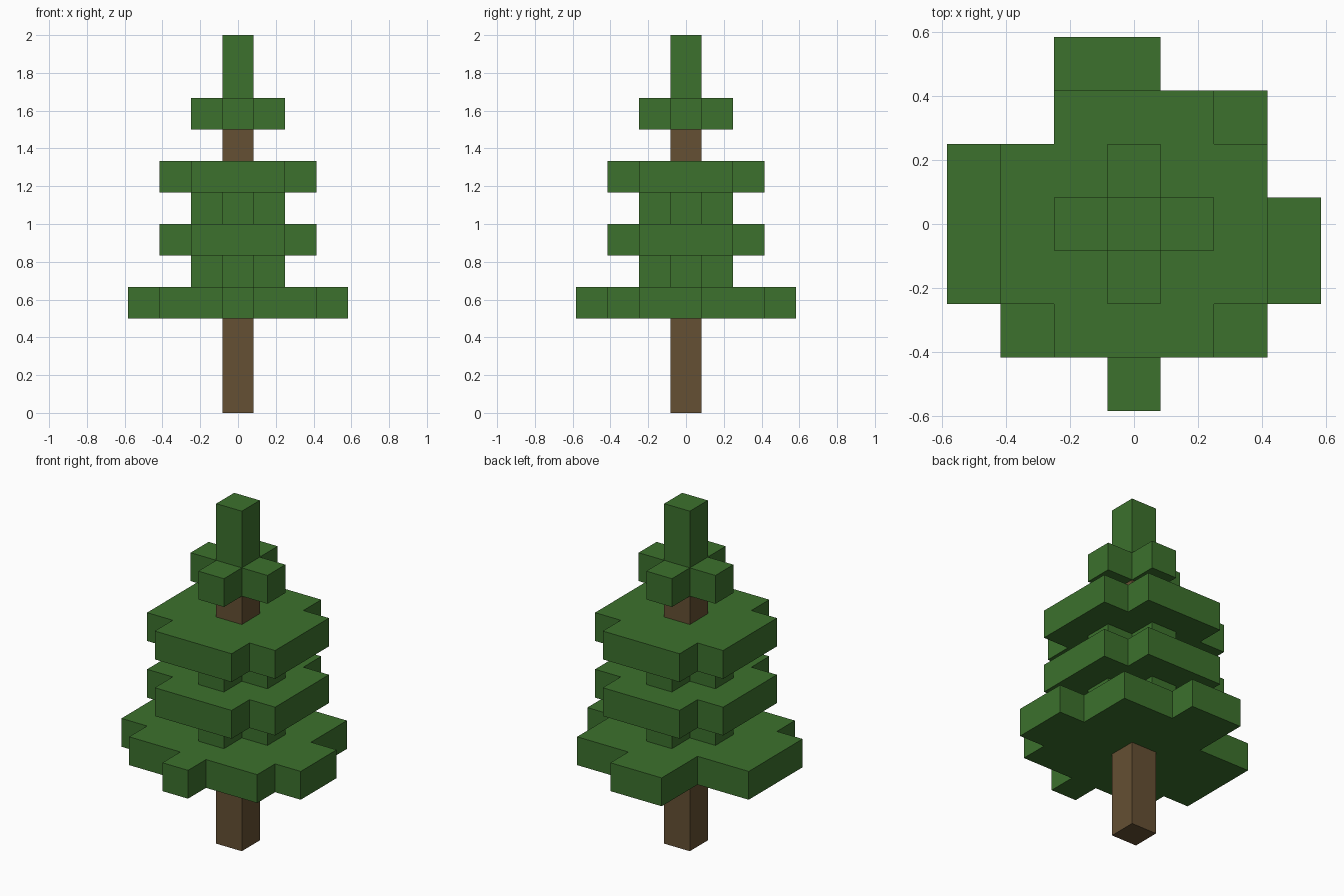
import bpy, bmesh

cube = bpy.data.objects.get("Cube")
if cube:
    bpy.data.objects.remove(cube, do_unlink=True)

U = 1 / 6  # size of one block


def material(name, rgb):
    mat = bpy.data.materials.new(name)
    mat.use_nodes = True
    mat.diffuse_color = (*rgb, 1)
    mat.node_tree.nodes["Principled BSDF"].inputs["Base Color"].default_value = (*rgb, 1)
    return mat


green = material("leaf green", (0.045, 0.165, 0.026))
brown = material("bark brown", (0.130, 0.080, 0.033))


def slab(name, rows, bottom, top, mat):
    """Solid slab from a block plan; rows run back to front, '#' is a filled block."""
    half = len(rows) / 2
    bm = bmesh.new()
    for r, row in enumerate(rows):
        for c, mark in enumerate(row):
            if mark == "#":
                x, y = (c - half) * U, (half - r - 1) * U
                corners = [(x, y), (x + U, y), (x + U, y + U), (x, y + U)]
                bm.faces.new([bm.verts.new((px, py, bottom * U)) for px, py in corners])
    bmesh.ops.remove_doubles(bm, verts=bm.verts[:], dist=0.001)
    # Raise the plan into a solid
    raised = bmesh.ops.extrude_face_region(bm, geom=bm.faces[:])["geom"]
    verts = [v for v in raised if isinstance(v, bmesh.types.BMVert)]
    bmesh.ops.translate(bm, verts=verts, vec=(0, 0, (top - bottom) * U))
    bmesh.ops.recalc_face_normals(bm, faces=bm.faces[:])
    # Merge flat neighbours into clean faces
    bmesh.ops.dissolve_limit(bm, angle_limit=0.01, verts=bm.verts[:], edges=bm.edges[:])
    mesh = bpy.data.meshes.new(name)
    bm.to_mesh(mesh)
    bm.free()
    mesh.materials.append(mat)
    obj = bpy.data.objects.new(name, mesh)
    bpy.context.collection.objects.link(obj)
    return obj


single = ["#"]
cross = [".#.", "###", ".#."]
round_plan = [".###.", "#####", "#####", "#####", ".###."]
skirt = ["..##...",
         "..####.",
         "######.",
         "#######",
         "#######",
         ".#####.",
         "...#..."]

# Trunk, running up inside the foliage
slab("trunk", single, 0, 9.5, brown)

# Foliage tiers from the bottom up
slab("lowest_branches", skirt, 3, 4, green)
slab("lower_inner_leaves", cross, 4, 5, green)
slab("middle_branches", round_plan, 5, 6, green)
slab("upper_inner_leaves", cross, 6, 7, green)
slab("upper_branches", round_plan, 7, 8, green)
slab("crown_branches", cross, 9, 10, green)
slab("treetop", single, 10, 12, green)
